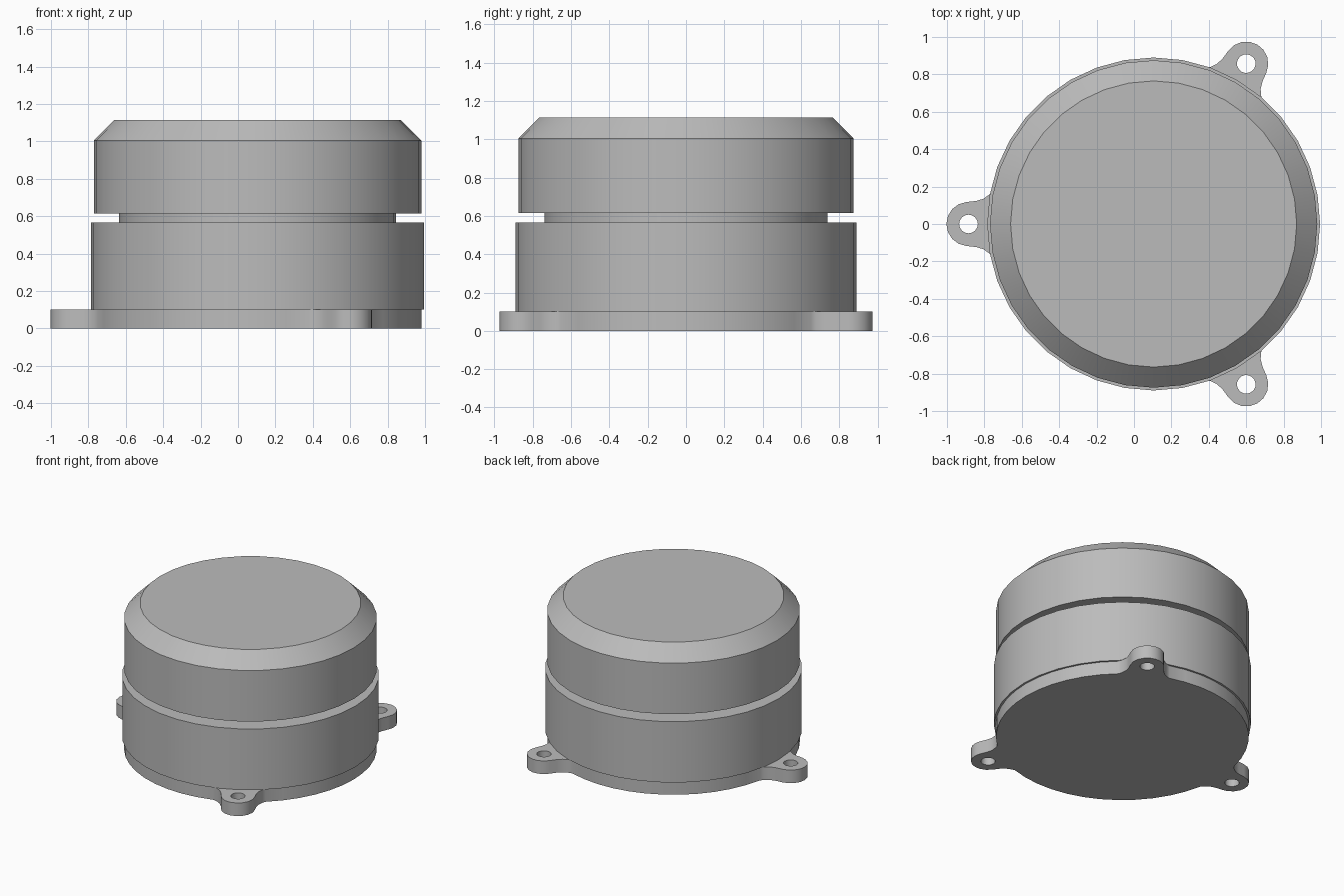
import bpy, bmesh
from math import sin, cos, pi, radians

cube = bpy.data.objects.get("Cube")
if cube:
    bpy.data.objects.remove(cube, do_unlink=True)

CX = 0.105          # axis of the round housing
SIDES = 36

grey = bpy.data.materials.new("plain grey")
grey.use_nodes = True
grey.diffuse_color = (0.5, 0.5, 0.5, 1)
grey.node_tree.nodes["Principled BSDF"].inputs["Base Color"].default_value = (0.5, 0.5, 0.5, 1)


def smooth(obj):
    bpy.ops.object.select_all(action='DESELECT')
    obj.select_set(True)
    bpy.context.view_layer.objects.active = obj
    bpy.ops.object.shade_smooth_by_angle(angle=radians(32))


def lathe(name, profile):
    """Closed solid turned round the housing axis from (radius, z) points."""
    bm = bmesh.new()
    rings = []
    for r, z in profile:
        rings.append([bm.verts.new((r * cos(2 * pi * i / SIDES), r * sin(2 * pi * i / SIDES), z))
                      for i in range(SIDES)])
    for low, high in zip(rings, rings[1:]):
        for i in range(SIDES):
            j = (i + 1) % SIDES
            bm.faces.new((low[i], low[j], high[j], high[i]))
    bm.faces.new(rings[0][::-1])
    bm.faces.new(rings[-1])
    mesh = bpy.data.meshes.new(name)
    bm.to_mesh(mesh)
    bm.free()
    mesh.materials.append(grey)
    obj = bpy.data.objects.new(name, mesh)
    obj.location.x = CX
    bpy.context.collection.objects.link(obj)
    smooth(obj)


# Housing: lower drum, recessed neck and chamfered cap
lathe("lower_drum", [(0.89, 0.1), (0.89, 0.565)])
lathe("neck", [(0.74, 0.56), (0.74, 0.62)])
lathe("cap", [(0.875, 0.615), (0.875, 1.005), (0.765, 1.115)])

# Base plate: disc outline with three filleted lugs, each with a bolt hole
LUG_R, LUG_U, HOLE_R, DISC_R = 0.118, 0.99, 0.05, 0.875
flank = [(0.857, 0.18), (0.875, 0.16), (0.91, 0.135), (0.95, 0.123)]
tip = [(LUG_U + LUG_R * cos(a), LUG_R * sin(a))
       for a in (radians(-85 + 170 * i / 8) for i in range(9))]
lug = [(u, -v) for u, v in flank] + tip + flank[::-1]


def turn(points, angle):
    return [(u * cos(angle) - v * sin(angle), u * sin(angle) + v * cos(angle)) for u, v in points]


outline, holes = [], []
for angle in (radians(60), radians(180), radians(300)):
    outline += turn(lug, angle)
    outline += turn([(DISC_R * cos(a), DISC_R * sin(a))
                     for a in (radians(20 + 8 * i) for i in range(11))], angle)
    holes.append(turn([(LUG_U + HOLE_R * cos(2 * pi * i / 16), HOLE_R * sin(2 * pi * i / 16))
                       for i in range(16)], angle))

curve = bpy.data.curves.new("base_plate", 'CURVE')
curve.dimensions = '2D'
curve.fill_mode = 'BOTH'
curve.extrude = 0.05
for loop in [outline] + holes:
    spline = curve.splines.new('POLY')
    spline.points.add(len(loop) - 1)
    for p, (x, y) in zip(spline.points, loop):
        p.co = (x, y, 0, 1)
    spline.use_cyclic_u = True
curve.materials.append(grey)
plate = bpy.data.objects.new("base_plate", curve)
plate.location = (CX, 0, 0.05)
bpy.context.collection.objects.link(plate)
bpy.ops.object.select_all(action='DESELECT')
plate.select_set(True)
bpy.context.view_layer.objects.active = plate
bpy.ops.object.convert(target='MESH')
plate = bpy.context.view_layer.objects.active

# Weld the caps to the walls so shading and edges stay clean
bm = bmesh.new()
bm.from_mesh(plate.data)
bmesh.ops.remove_doubles(bm, verts=bm.verts, dist=0.0005)
bmesh.ops.recalc_face_normals(bm, faces=bm.faces)
bm.to_mesh(plate.data)
bm.free()
smooth(plate)
